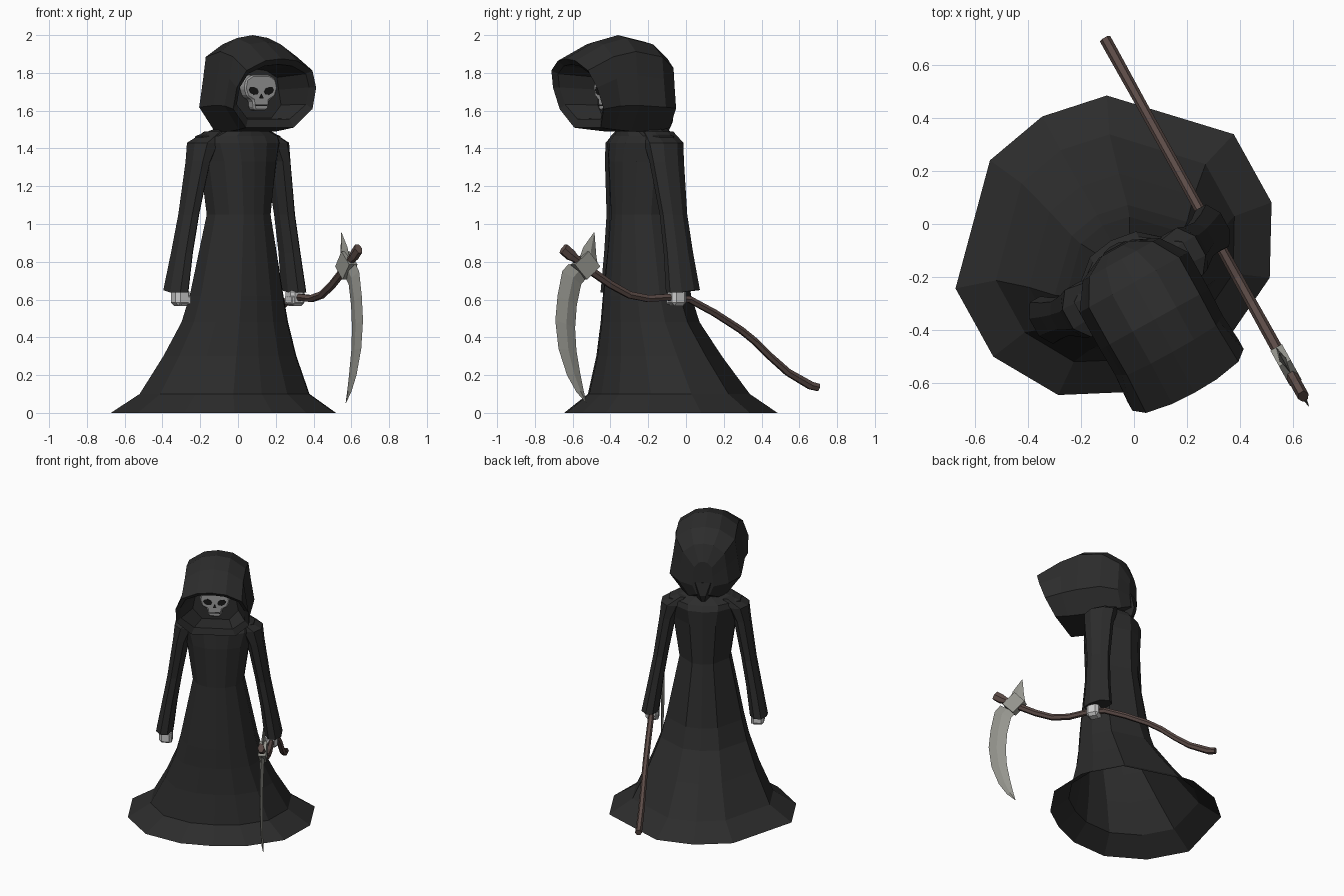
import bpy, bmesh, math
from mathutils import Matrix, Vector

if "Cube" in bpy.data.objects:
    bpy.data.objects.remove(bpy.data.objects["Cube"])

# The figure is built facing -y, then turned about z and shifted
PLACE = Matrix.Translation((0, -0.22, 0)) @ Matrix.Rotation(math.radians(29), 4, 'Z')


def mat(name, rgb):
    m = bpy.data.materials.new(name)
    m.diffuse_color = (*rgb, 1)
    m.use_nodes = True
    m.node_tree.nodes["Principled BSDF"].inputs["Base Color"].default_value = m.diffuse_color
    return m


CLOTH = mat("black_cloth", (0.025, 0.025, 0.025))
VOID = mat("dark_hollow", (0.008, 0.008, 0.008))
WOOD = mat("dark_wood", (0.105, 0.07, 0.062))
STEEL = mat("dull_steel", (0.3, 0.3, 0.27))
BONE = mat("bone", (0.6, 0.6, 0.6))
SKULL = mat("shaded_bone", (0.33, 0.33, 0.33))


def finish(name, bm, material, bevel=0):
    bmesh.ops.recalc_face_normals(bm, faces=bm.faces)
    me = bpy.data.meshes.new(name)
    bm.to_mesh(me)
    bm.free()
    ob = bpy.data.objects.new(name, me)
    bpy.context.collection.objects.link(ob)
    ob.matrix_world = PLACE
    me.materials.append(material)
    if bevel:
        b = ob.modifiers.new("bevel", 'BEVEL')
        b.width, b.segments = bevel, 1
    return ob


def loft(name, rings, material, start_cap=True, end_cap=True):
    bm = bmesh.new()
    rows = [[bm.verts.new(p) for p in r] for r in rings]
    n = len(rows[0])
    for a, b in zip(rows, rows[1:]):
        for i in range(n):
            j = (i + 1) % n
            bm.faces.new((a[i], a[j], b[j], b[i]))
    if start_cap:
        bm.faces.new(rows[0])
    if end_cap:
        bm.faces.new(rows[-1])
    return finish(name, bm, material)


def box(name, c, s, material, bevel=0):
    bm = bmesh.new()
    bmesh.ops.create_cube(bm, size=1, matrix=Matrix.Translation(c) @ Matrix.Diagonal((*s, 1)))
    return finish(name, bm, material, bevel)


def plate(name, pts, y0, y1, material, bevel=0):
    # outline in x, z extruded along y
    bm = bmesh.new()
    f = bm.faces.new([bm.verts.new((x, y0, z)) for x, z in pts])
    r = bmesh.ops.extrude_face_region(bm, geom=[f])
    bmesh.ops.translate(bm, vec=(0, y1 - y0, 0),
                        verts=[v for v in r['geom'] if isinstance(v, bmesh.types.BMVert)])
    return finish(name, bm, material, bevel)


def both(half):
    # full symmetric outline from a half outline that starts and ends on x = 0
    return half + [(-x, z) for x, z in half[-2:0:-1]]


# Robe: hollow, twelve-sided outline scaled at each height (z, centre y, half x, half y)
OUT = both([(0, 1), (.42, .91), (1, .25), (1, -.29), (.76, -.74), (.36, -.96), (0, -1)])
ROBE = [(0, .17, .6, .545), (.1, .155, .452, .415), (.3, .095, .355, .32),
        (.48, .04, .285, .25), (.62, .02, .25, .225), (1.05, .0, .165, .175),
        (1.33, 0, .205, .18), (1.43, .005, .235, .175), (1.465, .005, .235, .15),
        (1.5, -.01, .14, .13), (1.53, -.02, .12, .12)]
loft("robe", [[(u * a, c + v * b, z) for u, v in OUT] for z, c, a, b in ROBE], CLOTH, start_cap=False)

# Sleeves, wrists and hands
SLEEVE = [(1.49, .14, 0, .04, .09), (1.43, .21, 0, .078, .105), (1.33, .243, 0, .055, .095),
          (1.05, .29, .015, .048, .075), (.85, .325, .025, .05, .08), (.65, .357, .035, .057, .093)]
for side, s in (("left", 1), ("right", -1)):
    rings = [[(s * (x + a * math.cos(k * math.pi / 4 + .39) * 1.05),
               y + b * math.sin(k * math.pi / 4 + .39) * 1.05,
               z - (.012 if z < .7 and k > 3 else 0)) for k in range(8)]
             for z, x, y, a, b in SLEEVE]
    loft(side + "_sleeve", rings, CLOTH)
    box(side + "_wrist", (s * .345, .005, .665), (.055, .055, .06), BONE, .012)
    box(side + "_hand", (s * .347, .003, .612), (.085, .086, .092), BONE, .018)
    for k in range(4):
        box(side + "_finger", (s * .335, -.03 + k * .021, .597), (.062, .017, .045), BONE, .005)

# Hood: outer shell that folds over the rim into a hollow (y, half width, z low, z high, lean)
HOOD_OUT = both([(0, 0), (.6, 0), (1, .27), (1, .58), (.83, .83), (.4, .97), (0, 1)])
HOOD = [(-.2, .15, 1.56, 1.82, 0), (-.445, .21, 1.555, 1.845, .11), (-.475, .24, 1.51, 1.875, .13),
        (-.3, .232, 1.5, 1.965, .04), (-.16, .235, 1.49, 2.0, 0), (0, .235, 1.49, 1.965, 0),
        (.1, .165, 1.51, 1.89, 0), (.145, .07, 1.54, 1.78, 0)]
loft("hood", [[(u * w * (.9 if .5 < v < .6 and y > -.4 else 1), y + l * (1 - v), a + v * (b - a)) for u, v in HOOD_OUT]
              for y, w, a, b, l in HOOD], CLOTH)
# Pointed fold of cloth at the nape
loft("hood_nape", [[(-.12, .06, 1.6), (.12, .06, 1.6), (.05, .15, 1.63), (-.05, .15, 1.63)],
                   [(-.1, .05, 1.53), (.1, .05, 1.53), (.02, .16, 1.54), (-.02, .16, 1.54)],
                   [(-.06, .04, 1.46), (.06, .04, 1.46), (.01, .14, 1.49), (-.01, .14, 1.49)]], CLOTH)

# Skull mask with sockets, nose and teeth
plate("skull", both([(0, 1.79), (.055, 1.788), (.09, 1.765), (.1, 1.72), (.085, 1.675),
                     (.05, 1.655), (.044, 1.61), (.03, 1.6), (0, 1.6)]), -.255, -.18, SKULL, .012)
for s in (1, -1):
    plate("eye_socket", [(s * .046 + .029 * math.cos(k * math.pi / 4),
                          1.705 + .021 * math.sin(k * math.pi / 4) + s * .2 * .029 * math.cos(k * math.pi / 4))
                         for k in range(8)], -.258, -.24, VOID)
plate("nose_hole", [(-.013, 1.665), (.013, 1.665), (0, 1.69)], -.258, -.24, VOID)
plate("mouth_gap", [(-.034, 1.626), (.034, 1.626), (.034, 1.632), (-.034, 1.632)], -.258, -.24, VOID)

# Scythe, lying in one vertical plane through the left hand; side-view points (y, z)
GX = .35


def side_pt(y, z, dx=0):
    return Vector((GX + dx, (y + .05) / .875, z))


# Shaft: six-sided tube (y, z, radius)
PATH = [(.7, .135, .022), (.66, .145, .024), (.54, .215, .021), (.45, .295, .02), (.37, .375, .02),
        (.29, .44, .02), (.15, .53, .02), (.02, .6, .02), (-.1, .612, .02), (-.2, .605, .021),
        (-.3, .625, .021), (-.4, .68, .022), (-.5, .75, .023), (-.59, .82, .024),
        (-.61, .835, .033), (-.65, .87, .033)]
pts = [side_pt(y, z) for y, z, r in PATH]
rings = []
for i, p in enumerate(pts):
    t = (pts[min(i + 1, len(pts) - 1)] - pts[max(i - 1, 0)]).normalized()
    up = Vector((1, 0, 0)).cross(t)
    r = PATH[i][2]
    rings.append([p + Vector((min(r, .022), 0, 0)) * math.cos(k * math.pi / 3)
                  + up * r * math.sin(k * math.pi / 3) for k in range(6)])
loft("scythe_shaft", rings, WOOD)


# Blade: diamond sections from outer edge to inner edge, (outer y, z, inner y, z, thickness)
def edge_blade(name, rows):
    loft(name, [[side_pt(a, b), side_pt((a + c) / 2, (b + d) / 2, t), side_pt(c, d),
                 side_pt((a + c) / 2, (b + d) / 2, -t)] for a, b, c, d, t in rows], STEEL)


edge_blade("scythe_blade", [(-.62, .79, -.53, .71, .015), (-.655, .75, -.555, .68, .015),
                            (-.68, .62, -.578, .57, .013), (-.692, .49, -.587, .45, .012),
                            (-.675, .34, -.58, .33, .01), (-.63, .2, -.56, .21, .008),
                            (-.58, .11, -.542, .12, .006), (-.528, .052, -.527, .054, .001)])
edge_blade("scythe_spike", [(-.56, .83, -.465, .77, .015), (-.545, .875, -.475, .835, .013),
                            (-.488, .955, -.484, .953, .001)])
# Socket holding the blade on the shaft
loft("scythe_socket", [[side_pt(y, z, dx) for y, z in
                        ((-.525, .855), (-.465, .775), (-.535, .705), (-.6, .785))]
                       for dx in (-.025, .025)], STEEL)
